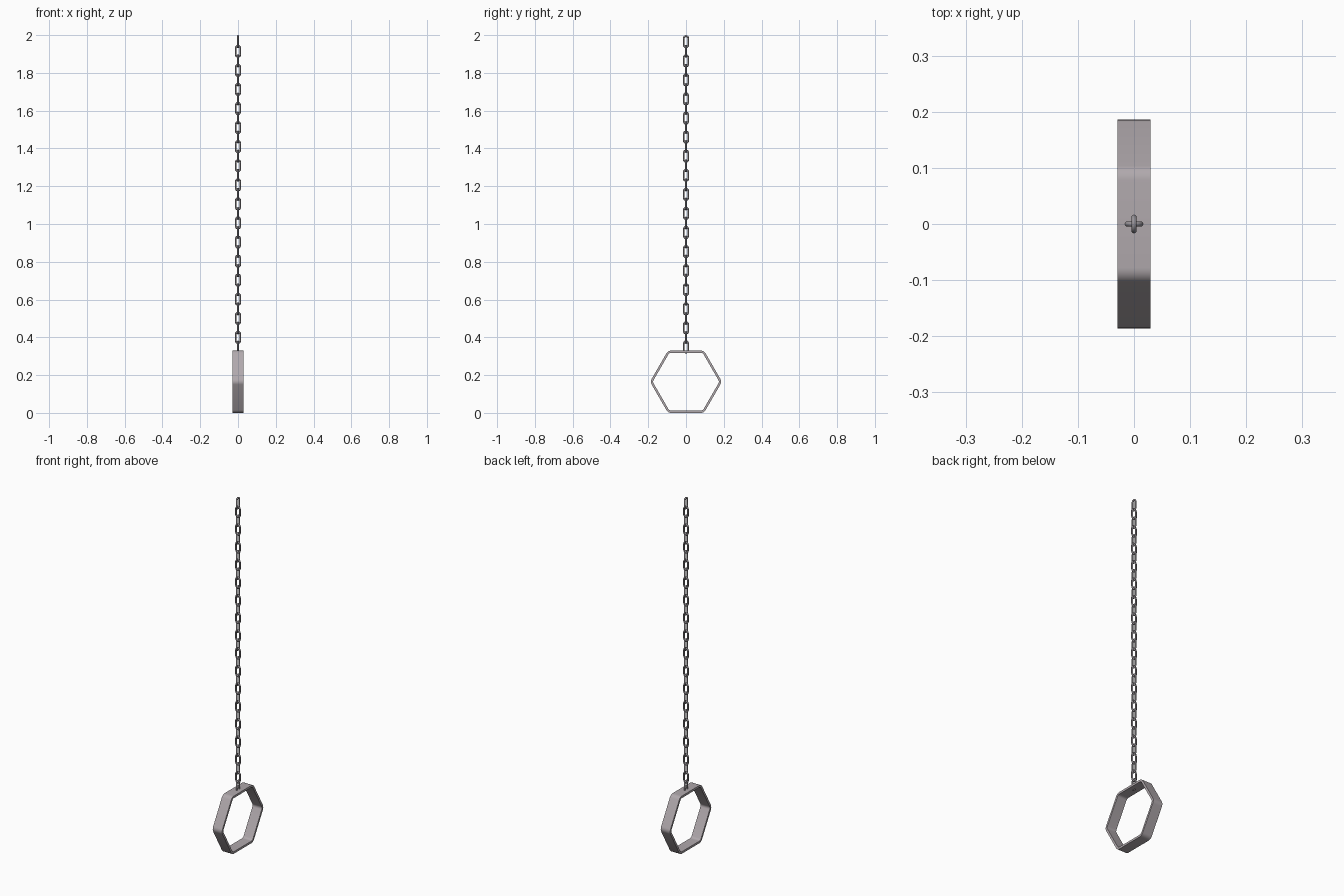
import bpy, bmesh, math
from mathutils import Matrix, Vector

if "Cube" in bpy.data.objects:
    bpy.data.objects.remove(bpy.data.objects["Cube"])

PITCH = 0.0505        # spacing between neighbouring links
TUBE = 0.0048         # link wire radius
BEND = 0.0122         # half width of the link's wire centre line
RISE = 0.0155         # height of the link's rounded ends
LENGTH = 0.07         # overall link length


def material(name, color):
    mat = bpy.data.materials.new(name)
    mat.diffuse_color = (*color, 1)
    mat.use_nodes = True
    mat.node_tree.nodes["Principled BSDF"].inputs["Base Color"].default_value = mat.diffuse_color
    return mat


handle_mat = material("warm_grey_metal", (0.435, 0.395, 0.415))
chain_mat = material("dark_metal", (0.31, 0.29, 0.31))


def add_object(name, bm, mat):
    mesh = bpy.data.meshes.new(name)
    bm.to_mesh(mesh)
    bm.free()
    mesh.materials.append(mat)
    ob = bpy.data.objects.new(name, mesh)
    bpy.context.collection.objects.link(ob)
    bpy.context.view_layer.objects.active = ob
    bpy.ops.object.select_all(action='DESELECT')
    ob.select_set(True)
    bpy.ops.object.shade_smooth_by_angle(angle=math.radians(40))
    return ob


def chain_half(name, count, z_top, turn):
    """Every second link of the chain: a stretched ring in the YZ plane, repeated downwards."""
    bm = bmesh.new()
    major, minor = 20, 10
    stretch = LENGTH / 2 - RISE - TUBE
    rings = []
    for i in range(major):
        a = 2 * math.pi * (i + 0.5) / major
        centre = Vector((0, BEND * math.cos(a), RISE * math.sin(a) + math.copysign(stretch, math.sin(a))))
        out = Vector((0, RISE * math.cos(a), BEND * math.sin(a))).normalized()
        rings.append([bm.verts.new(centre + TUBE * (math.cos(b) * out + Vector((math.sin(b), 0, 0))))
                      for b in (2 * math.pi * j / minor for j in range(minor))])
    for i in range(major):
        p, q = rings[i], rings[(i + 1) % major]
        for j in range(minor):
            k = (j + 1) % minor
            bm.faces.new((p[j], q[j], q[k], p[k]))
    bmesh.ops.recalc_face_normals(bm, faces=bm.faces)
    bmesh.ops.rotate(bm, verts=bm.verts, matrix=Matrix.Rotation(turn, 3, 'Z'))
    ob = add_object(name, bm, chain_mat)
    ob.location.z = z_top
    arr = ob.modifiers.new("repeat", 'ARRAY')
    arr.count = count
    arr.use_relative_offset = False
    arr.use_constant_offset = True
    arr.constant_offset_displace = (0, 0, -2 * PITCH)


def hex_profile(radius, fillet, steps=6):
    """Rounded hexagon in the YZ plane with flat top and bottom."""
    pts = []
    d = radius - fillet / math.cos(math.radians(30))
    for c in range(6):
        mid = math.radians(60 * c)
        for s in range(steps + 1):
            a = mid + math.radians(-30 + 60 * s / steps)
            pts.append((d * math.cos(mid) + fillet * math.cos(a),
                        d * math.sin(mid) + fillet * math.sin(a)))
    return pts


# Hexagonal ring handle
R, WALL, HALF_W = 0.1905, 0.012, 0.0295
outer = hex_profile(R, 0.03)
inner = hex_profile(R - WALL / math.cos(math.radians(30)), 0.03 - WALL)
bm = bmesh.new()
loops = [[bm.verts.new((x, y, z)) for y, z in prof]
         for prof, x in ((outer, -HALF_W), (outer, HALF_W), (inner, HALF_W), (inner, -HALF_W))]
n = len(outer)
for a in range(4):
    p, q = loops[a], loops[(a + 1) % 4]
    for i in range(n):
        j = (i + 1) % n
        bm.faces.new((p[i], p[j], q[j], q[i]))
bmesh.ops.recalc_face_normals(bm, faces=bm.faces)
handle = add_object("hexagon_handle", bm, handle_mat)
handle.location.z = R * math.cos(math.radians(30))

# Chain: alternating links turned by 90 degrees
top = 2 - LENGTH / 2
chain_half("chain_links_side", 17, top, 0)
chain_half("chain_links_front", 16, top - PITCH, math.pi / 2)
